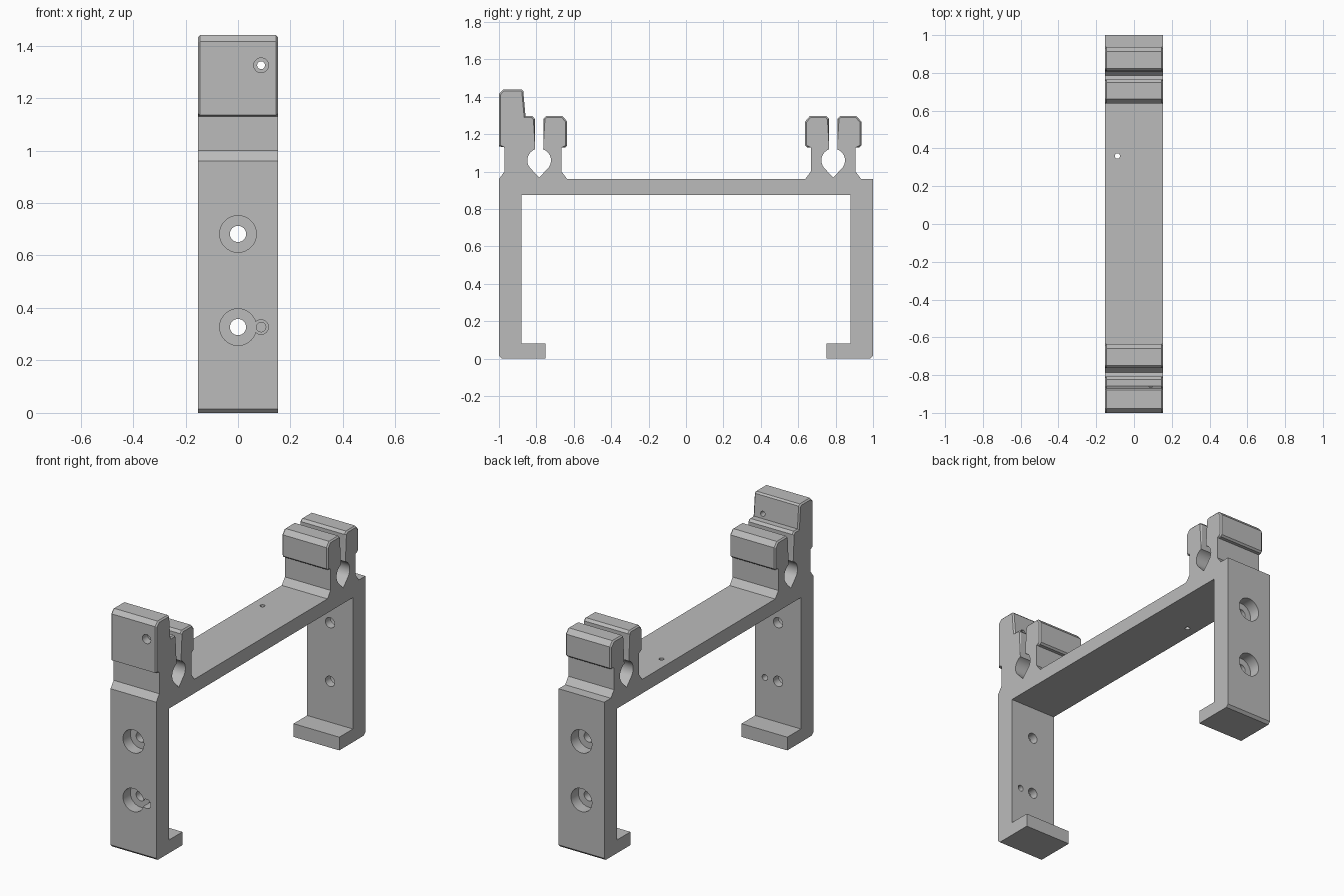
import bpy, bmesh, math
from mathutils import Matrix

cube = bpy.data.objects.get("Cube")
if cube:
    bpy.data.objects.remove(cube, do_unlink=True)

HALF_W = 0.153

grey = bpy.data.materials.new("plain grey")
grey.use_nodes = True
colour = (0.5, 0.5, 0.5, 1)
grey.diffuse_color = colour
grey.node_tree.nodes["Principled BSDF"].inputs["Base Color"].default_value = colour


def add_object(name, bm):
    bmesh.ops.recalc_face_normals(bm, faces=bm.faces)
    mesh = bpy.data.meshes.new(name)
    bm.to_mesh(mesh)
    bm.free()
    mesh.materials.append(grey)
    obj = bpy.data.objects.new(name, mesh)
    bpy.context.collection.objects.link(obj)
    return obj


def prism(name, profile, bevel_above=None):
    """Extrude a (y, z) profile across x; optionally soften the rims above a height."""
    bm = bmesh.new()
    face = bm.faces.new([bm.verts.new((-HALF_W, y, z)) for y, z in profile])
    side = bmesh.ops.extrude_face_region(bm, geom=[face])["geom"]
    moved = [v for v in side if isinstance(v, bmesh.types.BMVert)]
    bmesh.ops.translate(bm, verts=moved, vec=(2 * HALF_W, 0, 0))
    if bevel_above is not None:
        rims = [e for e in bm.edges
                if abs(e.verts[0].co.x - e.verts[1].co.x) < 1e-4
                and min(v.co.z for v in e.verts) > bevel_above]
        bmesh.ops.bevel(bm, geom=rims, offset=0.008, segments=1, affect='EDGES')
    return add_object(name, bm)


def drill(target, centre, radius, depth, axis):
    """Cut a round hole centred on a point along the y or z axis."""
    bm = bmesh.new()
    turn = Matrix.Rotation(math.pi / 2, 4, 'X') if axis == 'Y' else Matrix()
    bmesh.ops.create_cone(bm, cap_ends=True, segments=32, radius1=radius,
                          radius2=radius, depth=depth,
                          matrix=Matrix.Translation(centre) @ turn)
    cutter = add_object("hole_cutter", bm)
    cutter.hide_render = True
    mod = target.modifiers.new("hole", 'BOOLEAN')
    mod.operation, mod.solver, mod.object = 'DIFFERENCE', 'EXACT', cutter
    bpy.context.view_layer.objects.active = target
    bpy.ops.object.modifier_apply(modifier=mod.name)
    bpy.data.objects.remove(cutter, do_unlink=True)


# Bracket frame: beam, two legs and inward feet
half = [(0.88, 0.875), (0.88, 0.08), (0.75, 0.08), (0.75, 0),
        (0.985, 0), (1, 0.015), (1, 0.96)]
frame = prism("bracket_frame", half + [(-y, z) for y, z in reversed(half)])

# Counterbored screw holes through both legs
for s in (-1, 1):
    for z in (0.327, 0.682):
        drill(frame, (0, s, z), 0.07, 0.14, 'Y')
        drill(frame, (0, s * 0.94, z), 0.031, 0.3, 'Y')

# Small pilot holes in the front leg and the beam
drill(frame, (0.088, -1, 0.327), 0.028, 0.14, 'Y')
drill(frame, (0.088, -0.94, 0.327), 0.018, 0.3, 'Y')
drill(frame, (-0.088, 0.36, 0.92), 0.014, 0.3, 'Z')

# Jaw profile measured outward from the clip centre: notch, round seat, slot, head, neck
seat = [(0.063 * math.cos(math.radians(a)), 1.06 + 0.063 * math.sin(math.radians(a)))
        for a in range(-45, 71, 5)]
inner = [(0, 0.95), (0, 0.968)] + seat + [(0.023, 1.15), (0.023, 1.282)]
head = [(0.037, 1.297), (0.125, 1.297), (0.15, 1.268), (0.15, 1.14), (0.14, 1.13)]
tall_head = [(0.037, 1.297), (0.073, 1.297), (0.085, 1.43), (0.095, 1.44),
             (0.192, 1.44), (0.215, 1.415), (0.215, 1.135)]


def jaw(name, centre, direction, head_points, neck, foot):
    points = inner + head_points + [(neck, 1.13), (neck, 1.0), (foot, 0.96), (foot, 0.95)]
    return prism(name, [(centre + direction * d, z) for d, z in points], 1.125)


jaw("back_clip_inner_jaw", 0.787, -1, head, 0.12, 0.15)
jaw("back_clip_outer_jaw", 0.787, 1, head, 0.12, 0.15)
jaw("front_clip_inner_jaw", -0.785, 1, head, 0.12, 0.15)
tall = jaw("front_clip_tall_jaw", -0.785, -1, tall_head, 0.186, 0.215)

# Screw hole through the tall jaw
drill(tall, (0.088, -1, 1.325), 0.028, 0.1, 'Y')
drill(tall, (0.088, -0.93, 1.325), 0.015, 0.4, 'Y')

# Smooth the round surfaces, keep the edges crisp
for obj in bpy.context.scene.objects:
    obj.select_set(obj.type == 'MESH')
bpy.context.view_layer.objects.active = frame
bpy.ops.object.shade_smooth_by_angle(angle=math.radians(25))
